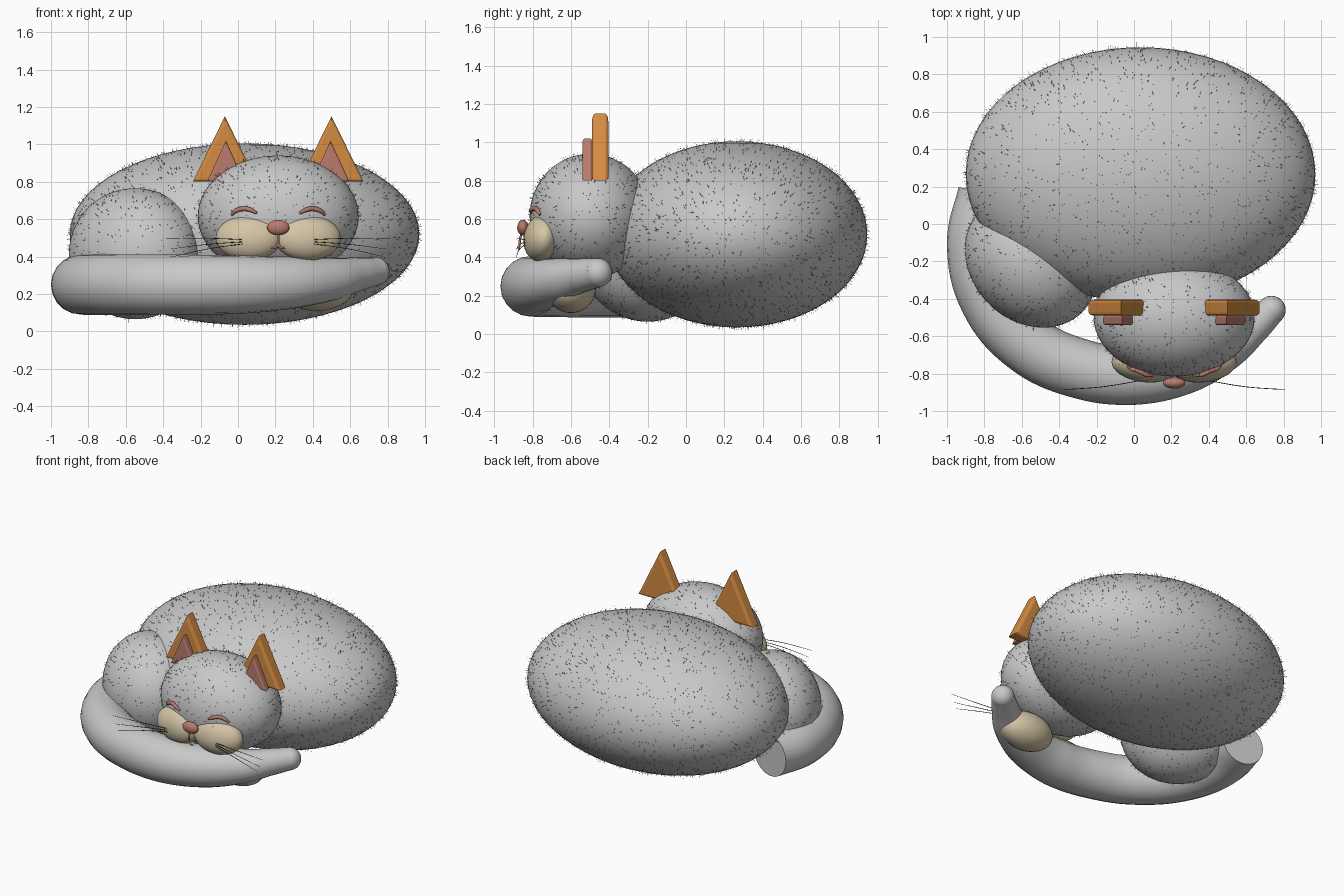
import bpy, bmesh, math, random
from mathutils import Vector, Matrix

random.seed(4)
if "Cube" in bpy.data.objects:
    bpy.data.objects.remove(bpy.data.objects["Cube"], do_unlink=True)


def material(name, rgb):
    m = bpy.data.materials.new(name)
    m.use_nodes = True
    m.diffuse_color = (*rgb, 1)
    m.node_tree.nodes["Principled BSDF"].inputs["Base Color"].default_value = (*rgb, 1)
    return m


GREY = material("grey fur", (0.58, 0.58, 0.58))
CREAM = material("cream", (0.66, 0.56, 0.38))
ORANGE = material("orange", (0.66, 0.26, 0.055))
PINK = material("dusty pink", (0.48, 0.2, 0.15))
DARK = material("dark whisker", (0.06, 0.06, 0.06))
FACE_X = 0.215


def link(name, data, mat):
    ob = bpy.data.objects.new(name, data)
    data.materials.append(mat)
    bpy.context.collection.objects.link(ob)
    return ob


def placement(loc, size, yaw=0.0, pitch=0.0):
    return (Matrix.Translation(loc) @ Matrix.Rotation(yaw, 4, "Z")
            @ Matrix.Rotation(pitch, 4, "X") @ Matrix.Diagonal((*size, 1)))


def ellipsoid(name, matrix, mat, segments=48):
    bm = bmesh.new()
    bmesh.ops.create_uvsphere(bm, u_segments=segments, v_segments=segments // 2, radius=1, matrix=matrix)
    for f in bm.faces:
        f.smooth = True
    me = bpy.data.meshes.new(name)
    bm.to_mesh(me)
    bm.free()
    return link(name, me, mat)


def tube(name, points, radii, mat, resolution=4):
    cu = bpy.data.curves.new(name, "CURVE")
    cu.dimensions = "3D"
    cu.bevel_depth = 1.0
    cu.bevel_resolution = resolution
    cu.resolution_u = 8
    cu.use_fill_caps = True
    sp = cu.splines.new("BEZIER")
    sp.bezier_points.add(len(points) - 1)
    for bp, p, r in zip(sp.bezier_points, points, radii):
        bp.co = p
        bp.radius = r
        bp.handle_left_type = bp.handle_right_type = "AUTO"
    return link(name, cu, mat)


def prism(name, x, half_width, z0, z1, y0, y1, rim, mat):
    # Triangular slab with rounded front and back rims
    bm = bmesh.new()
    outline = [(x - half_width, z0), (x + half_width, z0), (x, z1)]
    front = [bm.verts.new((px, y0, pz)) for px, pz in outline]
    back = [bm.verts.new((px, y1, pz)) for px, pz in outline]
    bm.faces.new(front)
    bm.faces.new(back[::-1])
    for i in range(3):
        j = (i + 1) % 3
        bm.faces.new((front[j], front[i], back[i], back[j]))
    bmesh.ops.recalc_face_normals(bm, faces=bm.faces)
    rims = [e for e in bm.edges if abs(e.verts[0].co.y - e.verts[1].co.y) < 1e-6]
    bmesh.ops.bevel(bm, geom=rims, offset=rim, segments=3, profile=0.5, affect="EDGES")
    me = bpy.data.meshes.new(name)
    bm.to_mesh(me)
    bm.free()
    return link(name, me, mat)


# Furry masses
masses = {
    "body": placement((0.035, 0.265, 0.52), (0.935, 0.68, 0.485)),
    "haunch": placement((-0.55, -0.2, 0.415), (0.385, 0.32, 0.35), -math.pi / 4),
    "head": placement((FACE_X, -0.5, 0.615), (0.43, 0.315, 0.325)),
}
hair_counts = {"body": 3200, "haunch": 700, "head": 900}
for name, mtx in masses.items():
    ellipsoid(name, mtx, GREY, 64)


def hidden(p, own):
    return any((m.inverted() @ p).length < 1 for n, m in masses.items() if n != own)


# Sparse short hairs, each a thin three-sided spike
for name, mtx in masses.items():
    bm = bmesh.new()
    normal_mtx = mtx.to_3x3().inverted().transposed()
    for _ in range(hair_counts[name]):
        d = Vector([random.gauss(0, 1) for _ in range(3)]).normalized()
        p = mtx @ d
        if hidden(p, name):
            continue
        n = (normal_mtx @ d).normalized()
        side = n.orthogonal().normalized() * 0.0013
        lean = Vector([random.uniform(-0.4, 0.4) for _ in range(3)])
        tip = bm.verts.new(p + (n + lean) * random.uniform(0.01, 0.025))
        base = [bm.verts.new(p + Matrix.Rotation(k * math.tau / 3, 3, n) @ side) for k in range(3)]
        for k in range(3):
            bm.faces.new((base[k], base[(k + 1) % 3], tip))
    me = bpy.data.meshes.new(name + "_hairs")
    bm.to_mesh(me)
    bm.free()
    link(name + "_hairs", me, GREY)

# Tail wrapped round the front, with a round tip
tail_path = [(-0.79, 0.17, 0.25), (-0.84, -0.1, 0.25), (-0.77, -0.4, 0.25), (-0.57, -0.64, 0.25),
             (-0.3, -0.77, 0.25), (0, -0.81, 0.25), (0.28, -0.765, 0.26),
             (0.5, -0.66, 0.28), (0.64, -0.55, 0.305), (0.735, -0.46, 0.32)]
tail_radii = [0.15, 0.16, 0.163, 0.162, 0.16, 0.157, 0.14, 0.115, 0.09, 0.076]
tube("tail", tail_path, tail_radii, GREY, 8)
ellipsoid("tail_tip", placement(tail_path[-1], (0.076,) * 3), GREY, 24)

# Front paw tucked under the chin
ellipsoid("front_paw", placement((0.42, -0.6, 0.235), (0.2, 0.13, 0.125)), CREAM, 32)

# Paired face parts
for s, side in ((-1, "right"), (1, "left")):
    def at(dx, y, z):
        return (FACE_X + s * dx, y, z)

    prism(side + "_ear", FACE_X + s * 0.285, 0.172, 0.8, 1.15, -0.49, -0.405, 0.018, ORANGE)
    prism(side + "_inner_ear", FACE_X + s * 0.28, 0.1, 0.8, 1.02, -0.54, -0.488, 0.012, PINK)
    ellipsoid(side + "_cheek", placement(at(0.158, -0.755, 0.5), (0.178, 0.09, 0.122), s * 0.12, -0.15), CREAM, 32)
    tube(side + "_closed_eye",
         [at(0.115, -0.81, 0.632), at(0.15, -0.805, 0.65), at(0.19, -0.785, 0.655), at(0.225, -0.775, 0.645),
          at(0.25, -0.76, 0.622)],
         [0.007, 0.012, 0.013, 0.012, 0.007], PINK)
    tube(side + "_mouth", [at(0, -0.868, 0.462), at(0.018, -0.872, 0.448), at(0.037, -0.868, 0.443)],
         [0.006, 0.006, 0.004], PINK)
    for k, (z0, z1) in enumerate(((0.49, 0.495), (0.48, 0.44), (0.47, 0.4))):
        tube(f"{side}_whisker_{k + 1}",
             [at(0.17, -0.835, z0), at(0.38, -0.87, (z0 + z1) / 2 + 0.005), at(0.6 - 0.02 * k, -0.885, z1)],
             [0.002, 0.002, 0.001], DARK, 1)

# Nose and the line below it
ellipsoid("nose", placement((FACE_X, -0.85, 0.555), (0.06, 0.03, 0.041)), PINK, 24)
tube("lip_line", [(FACE_X, -0.855, 0.53), (FACE_X, -0.866, 0.49), (FACE_X, -0.868, 0.46)],
     [0.006] * 3, PINK)
